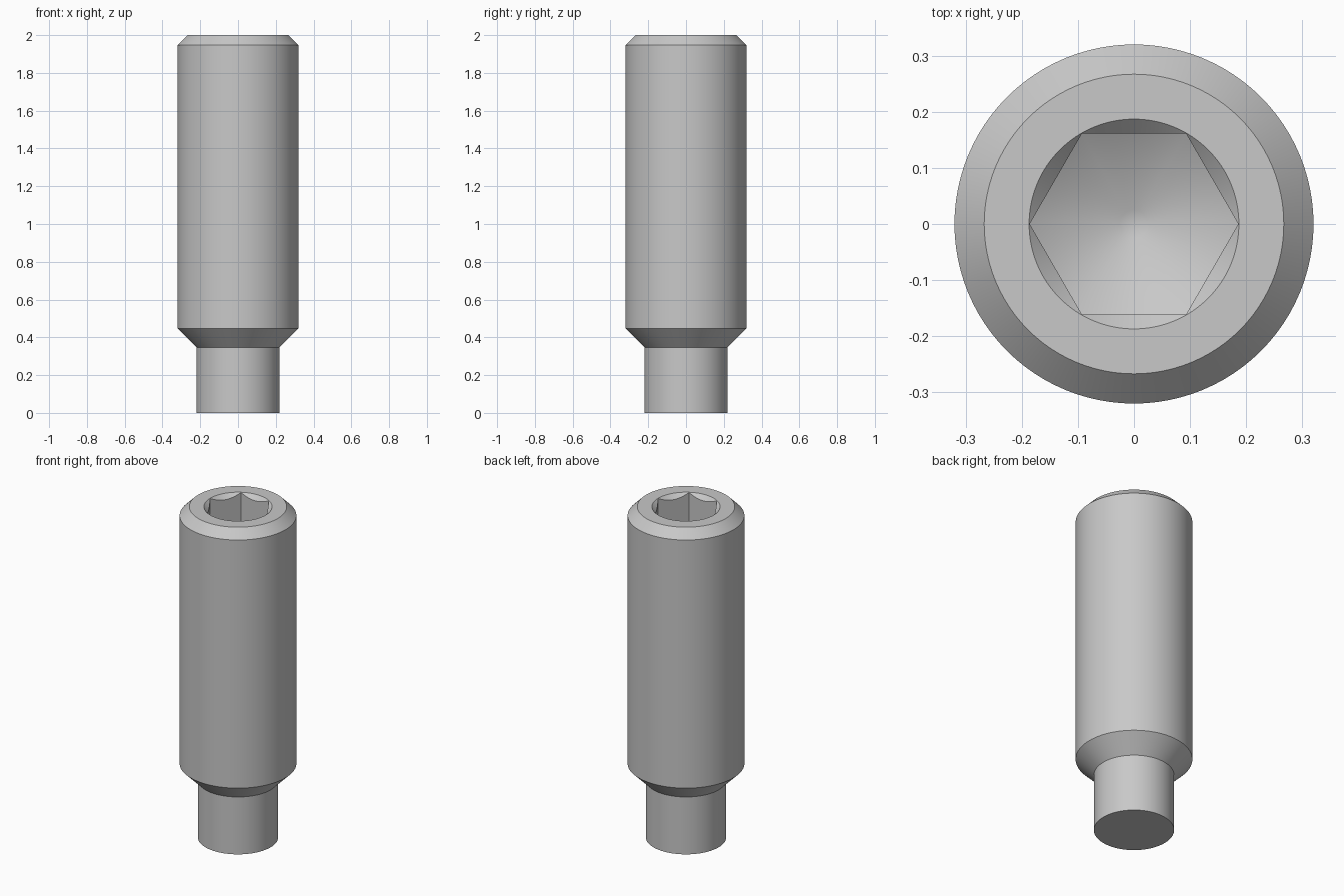
import bpy, bmesh
from math import cos, sin, pi, radians

cube = bpy.data.objects.get("Cube")
if cube:
    bpy.data.objects.remove(cube, do_unlink=True)

SEGMENTS = 96        # multiple of six, so hexagon corners land on vertices
APOTHEM = 0.161      # half the width across the socket flats
RIM = 0.187          # radius of the socket mouth
FLOOR_Z = 1.493      # height of the drill cone apex
FLOOR_SLOPE = 0.577  # drill point with a 120 degree tip

# Steel material
steel = bpy.data.materials.new("steel grey")
steel.use_nodes = True
colour = (0.58, 0.58, 0.58, 1)
steel.diffuse_color = colour
steel.node_tree.nodes["Principled BSDF"].inputs["Base Color"].default_value = colour


def hexagon(angle):
    """Radius of the socket wall at an angle, with corners on the x axis."""
    return APOTHEM / cos(angle % (pi / 3) - pi / 6)


def circle(radius, z):
    return lambda angle: (radius, z)


def socket_mouth(angle):
    """Where the 45 degree countersink meets the hexagon walls."""
    r = hexagon(angle)
    return r, 2 - (RIM - r)


def socket_foot(angle):
    """Where the hexagon walls meet the drill cone."""
    r = hexagon(angle)
    return r, FLOOR_Z + r * FLOOR_SLOPE


# Rings from the dog point, up the outside and down into the socket
rings = [
    circle(0.22, 0), circle(0.22, 0.347),             # dog point
    circle(0.32, 0.447), circle(0.32, 1.947),         # shank
    circle(0.267, 2), circle(RIM, 2),                 # chamfer and top face
    socket_mouth, socket_foot,                        # hexagon socket
    circle(0.025, FLOOR_Z + 0.025 * FLOOR_SLOPE),     # drill cone
]

bm = bmesh.new()
loops = []
for ring in rings:
    loop = []
    for i in range(SEGMENTS):
        a = 2 * pi * i / SEGMENTS
        r, z = ring(a)
        loop.append(bm.verts.new((r * cos(a), r * sin(a), z)))
    loops.append(loop)

for low, high in zip(loops, loops[1:]):
    for i in range(SEGMENTS):
        j = (i + 1) % SEGMENTS
        bm.faces.new((low[i], low[j], high[j], high[i]))

# Close the dog point end and the socket floor
bm.faces.new(loops[0][::-1])
bm.faces.new(loops[-1])
bmesh.ops.recalc_face_normals(bm, faces=bm.faces[:])

mesh = bpy.data.meshes.new("set_screw")
bm.to_mesh(mesh)
bm.free()
mesh.materials.append(steel)
screw = bpy.data.objects.new("set_screw", mesh)
bpy.context.collection.objects.link(screw)

bpy.ops.object.select_all(action="DESELECT")
screw.select_set(True)
bpy.context.view_layer.objects.active = screw
bpy.ops.object.shade_smooth_by_angle(angle=radians(35))
